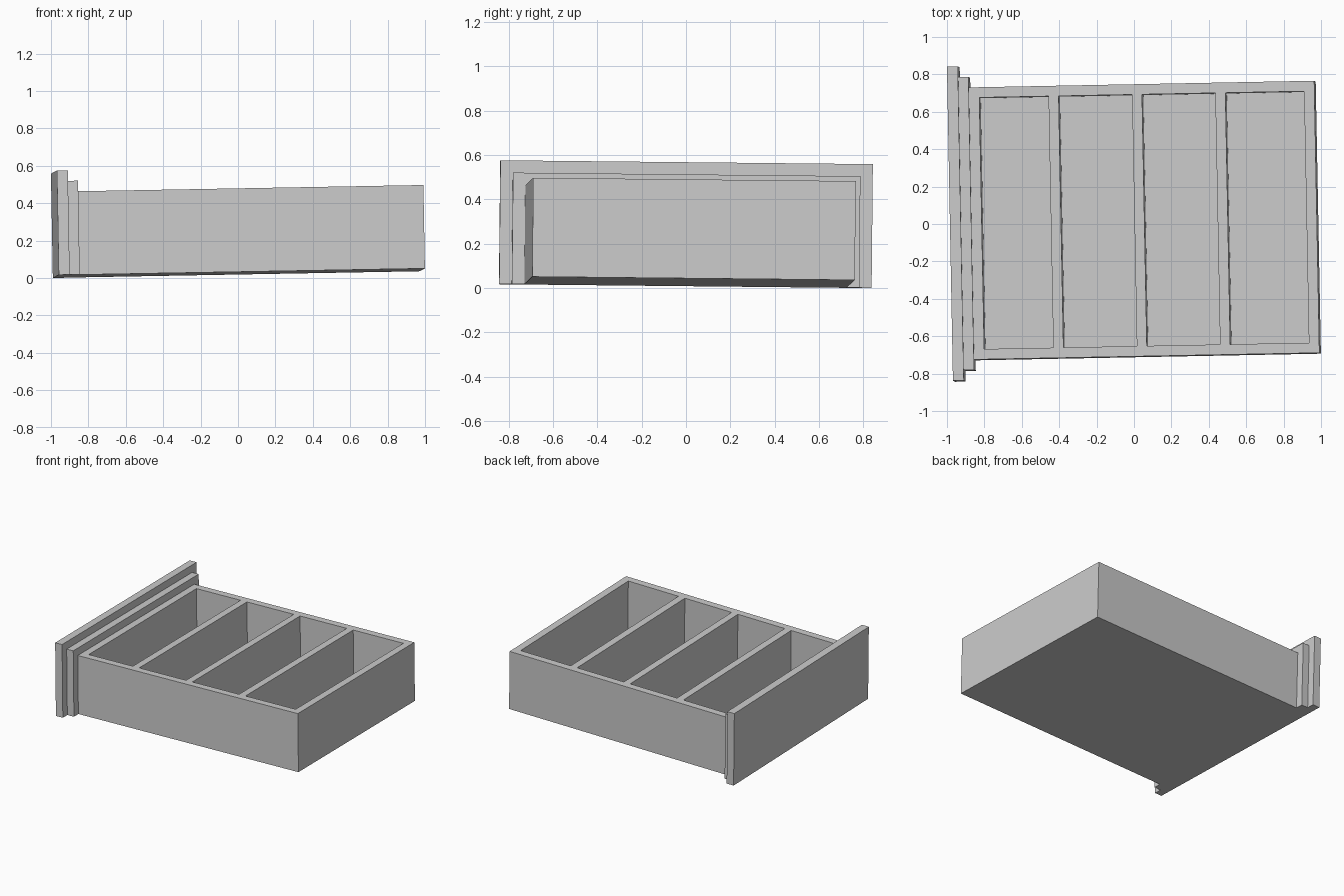
import bpy, bmesh
from mathutils import Matrix, Vector, Euler

cube = bpy.data.objects.get("Cube")
if cube:
    bpy.data.objects.remove(cube, do_unlink=True)

# Single plain grey
grey = bpy.data.materials.new("plain grey")
grey.use_nodes = True
colour = (0.6, 0.6, 0.6, 1.0)
grey.diffuse_color = colour
grey.node_tree.nodes["Principled BSDF"].inputs["Base Color"].default_value = colour

# The whole drawer sits slightly tilted; its local origin is the lowest corner
PLACE = Matrix.Translation((-0.99, 0.836, 0.0)) @ \
    Euler((-0.0103, -0.018, 0.0193)).to_matrix().to_4x4()

WALL = 0.055
MID = -0.84             # centre line across the drawer
BODY_START = 0.113
BODY_END = 1.96
BODY_HALF = 0.7275
BODY_TOP = 0.446


def boxes(name, spans):
    """One object made of boxes, each given as (x0, x1, half_width, z0, z1)."""
    bm = bmesh.new()
    for x0, x1, half, z0, z1 in spans:
        centre = Vector(((x0 + x1) / 2, MID, (z0 + z1) / 2))
        size = Vector((x1 - x0, 2 * half, z1 - z0))
        bmesh.ops.create_cube(
            bm, size=1,
            matrix=Matrix.Translation(centre) @ Matrix.Diagonal(size).to_4x4())
    mesh = bpy.data.meshes.new(name)
    bm.to_mesh(mesh)
    bm.free()
    mesh.materials.append(grey)
    obj = bpy.data.objects.new(name, mesh)
    obj.matrix_world = PLACE
    bpy.context.collection.objects.link(obj)
    return obj


# Stepped face panels
boxes("outer_face_panel", [(0, 0.058, 0.84, 0, 0.558)])
boxes("inner_face_panel", [(0.058, BODY_START, 0.7835, 0, 0.502)])

# Drawer body with four compartments cut from the top
body = boxes("drawer_body", [(BODY_START, BODY_END, BODY_HALF, 0, BODY_TOP)])
pockets = [(0.168, 0.538), (0.592, 0.985), (1.038, 1.430), (1.484, 1.905)]
cutter = boxes("compartment_cutter",
               [(a, b, BODY_HALF - WALL, WALL, BODY_TOP + 0.1) for a, b in pockets])
cutter.hide_render = True
cutter.hide_viewport = True
cutter.display_type = 'WIRE'

cut = body.modifiers.new("compartments", 'BOOLEAN')
cut.operation = 'DIFFERENCE'
cut.solver = 'EXACT'
cut.object = cutter
